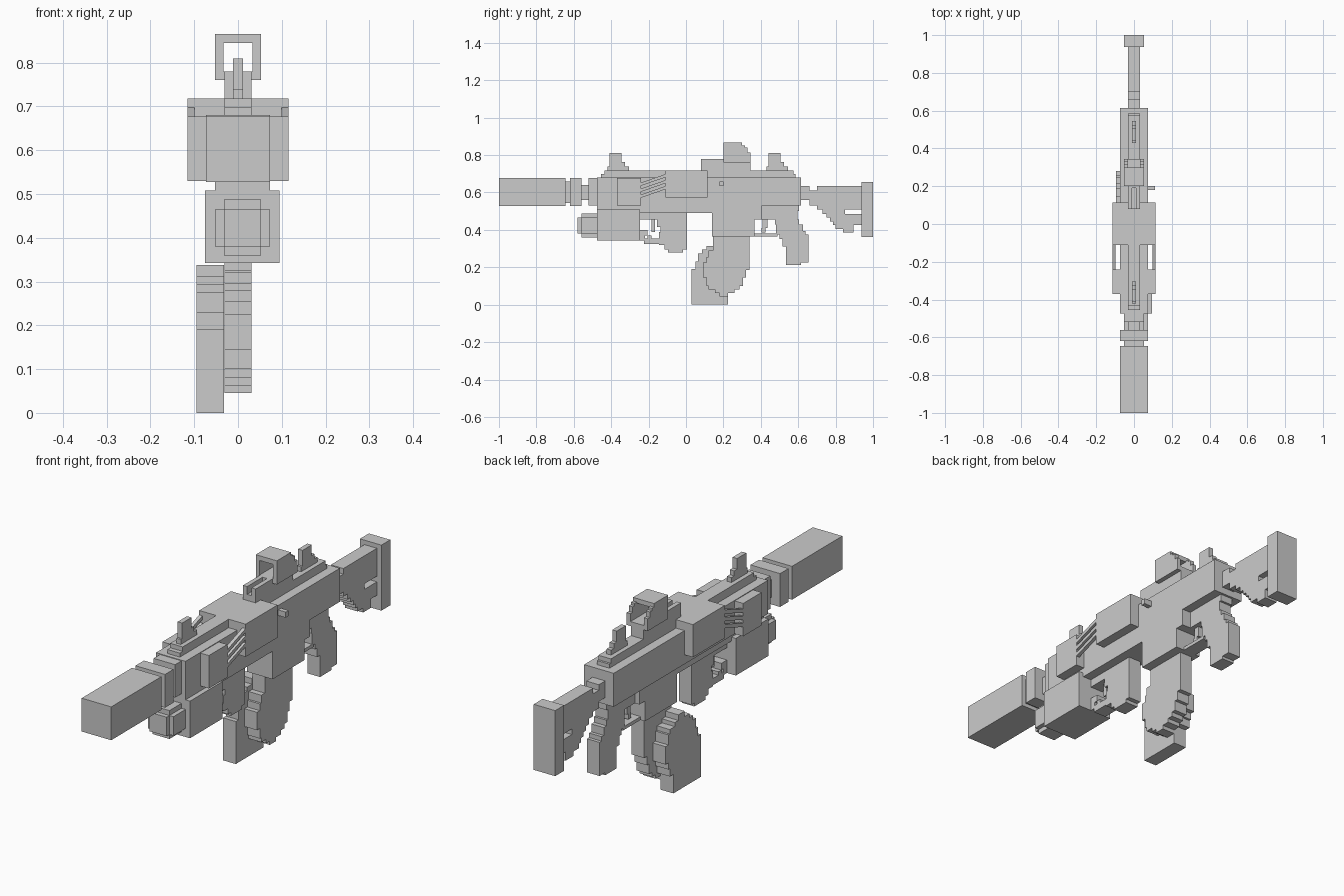
import bpy, bmesh

if "Cube" in bpy.data.objects:
    bpy.data.objects.remove(bpy.data.objects["Cube"])


def finish(name, bm):
    bmesh.ops.recalc_face_normals(bm, faces=bm.faces)
    me = bpy.data.meshes.new(name)
    bm.to_mesh(me)
    bm.free()
    ob = bpy.data.objects.new(name, me)
    bpy.context.collection.objects.link(ob)
    return ob


def boxes(name, *specs):
    """Each spec is x0, x1, y0, y1, z0, z1."""
    bm = bmesh.new()
    for x0, x1, y0, y1, z0, z1 in specs:
        for v in bmesh.ops.create_cube(bm, size=1)['verts']:
            v.co = (x1 if v.co.x > 0 else x0, y1 if v.co.y > 0 else y0, z1 if v.co.z > 0 else z0)
    return finish(name, bm)


def extrude(name, x0, x1, outline):
    """Side outline (y, z) extruded across x."""
    bm = bmesh.new()
    f = bm.faces.new([bm.verts.new((x0, y, z)) for y, z in outline])
    new = bmesh.ops.extrude_face_region(bm, geom=[f])['geom']
    for v in new:
        if isinstance(v, bmesh.types.BMVert):
            v.co.x = x1
    return finish(name, bm)


def stepped(name, x0, x1, rows, top):
    """Stair-stepped outline; each row is z_bottom, y0, y1 from low to high."""
    left, right = [], []
    for i, (z, y0, y1) in enumerate(rows):
        zt = rows[i + 1][0] if i + 1 < len(rows) else top
        left += [(y0, z), (y0, zt)]
        right += [(y1, z), (y1, zt)]
    outline = []
    for p in right + left[::-1]:
        if not outline or p != outline[-1]:
            outline.append(p)
    return extrude(name, x0, x1, outline)


W = .073   # half width of the receiver
N = .031   # half width of the narrow parts

# Barrel
boxes("suppressor", (-W, W, -1, -.645, .528, .677))
boxes("suppressor_neck", (-.053, .053, -.645, -.62, .545, .66))
boxes("muzzle_ring", (-W, W, -.62, -.56, .528, .677))
boxes("barrel_neck", (-N, N, -.56, -.52, .56, .64))
boxes("barrel_collar", (-.053, .053, -.52, -.475, .53, .677))

# Receiver with top rail
boxes("receiver", (-W, W, -.475, .615, .53, .68))
stepped("top_rail", -N, N, [(.68, -.455, .585), (.698, -.435, .575)], .718)
boxes("lower_rail", (-.053, W, -.475, .14, .49, .53))
boxes("magazine_well", (-.053, W, .14, .365, .365, .53), (-.053, W, .365, .405, .455, .53))
boxes("charging_handle", (W, .11, .18, .2, .635, .66))

# Wide shroud with slanted vent slats on both sides
boxes("shroud_rear", (-.115, .115, -.11, .115, .572, .718))
boxes("shroud_front", (-.115, .115, -.37, -.24, .53, .677))
for side, s in (("left", -1), ("right", 1)):
    for i, z in enumerate((.572, .604, .636)):
        extrude(f"vent_slat_{side}_{i}", s * .099, s * .115,
                [(-.24, z), (-.11, z + .045), (-.11, z + .062), (-.24, z + .017)])
    boxes(f"vent_sill_{side}", (s * .06, s * W, -.24, -.11, .53, .572))

# Sights
for name, y in (("front_sight", -.42), ("rear_sight", .43)):
    stepped(name, -.011, .011, [(.718, y, y + .115), (.74, y + .01, y + .095),
                                (.762, y + .01, y + .075)], .81)
boxes("optic_base", (-N, -.011, .08, .345, .718, .78), (.011, N, .08, .345, .718, .78),
      (-.011, .011, .19, .345, .718, .78), (-.011, .011, .08, .19, .718, .745))
boxes("optic_floor", (-.052, .052, .2, .345, .76, .78))
boxes("optic_roof", (-.052, .052, .2, .3, .845, .866))
for side, s in (("left", -1), ("right", 1)):
    stepped(f"optic_wall_{side}", s * .033, s * .052,
            [(.78, .2, .345), (.815, .2, .33), (.84, .2, .315)], .85)

# Underbarrel launcher
boxes("launcher_body", (-.075, .095, -.475, -.245, .342, .508))
boxes("launcher_muzzle", (-.032, .053, -.56, -.475, .36, .487),
      (-.053, .073, -.56, -.475, .38, .465), (-.032, .053, -.58, -.56, .38, .465))
boxes("launcher_mount", (-N, N, -.245, .005, .455, .49))
boxes("launcher_trigger_guard", (-N, N, -.245, -.205, .37, .4), (-N, N, -.245, -.22, .342, .37),
      (-N, N, -.225, -.14, .325, .355), (-N, N, -.205, -.185, .342, .37),
      (-.012, .012, -.185, -.165, .39, .455))
stepped("launcher_grip", -N, N, [(.28, -.095, -.015), (.295, -.115, .005), (.32, -.145, .005),
                                 (.39, -.135, .005), (.415, -.155, .005)], .455)

# Two curved magazines side by side, the second one upside down
rows = [(.045, .18, .225), (.062, .155, .26), (.08, .12, .285), (.1, .11, .305),
        (.145, .09, .32), (.185, .09, .34), (.225, .11, .34), (.255, .12, .34), (.29, .145, .34)]
top = .375
stepped("magazine", -N, N, rows, top)
tops = [r[0] for r in rows[1:]] + [top]
flipped = [(top - zt, .37 - b, .37 - a) for zt, (_, a, b) in zip(tops, rows)][::-1]
stepped("spare_magazine", -.095, -.032, flipped, .338)

# Pistol grip, trigger and guard
stepped("pistol_grip", -N, N, [(.213, .535, .615), (.225, .535, .655), (.31, .515, .655),
                               (.35, .5, .655), (.375, .48, .64), (.395, .48, .625),
                               (.43, .475, .605), (.455, .4, .595), (.5, .4, .605)], .572)
boxes("trigger_guard", (-N, N, .36, .49, .365, .38))
stepped("trigger", -.012, .012, [(.385, .405, .425), (.41, .41, .435)], .455)

# Stock
boxes("stock_tube", (-N, N, .615, .66, .56, .635), (-N, N, .66, .7, .53, .61))
stepped("stock_body", -N, N, [(.51, .7, .94)], .635)
stepped("stock_lower", -N, N, [(.385, .84, .895), (.405, .8, .895), (.425, .785, .94),
                               (.445, .77, .94), (.465, .75, .94)], .485)
boxes("stock_link", (-N, N, .73, .85, .485, .51))
boxes("butt_pad", (-.053, .053, .937, 1, .362, .655))
